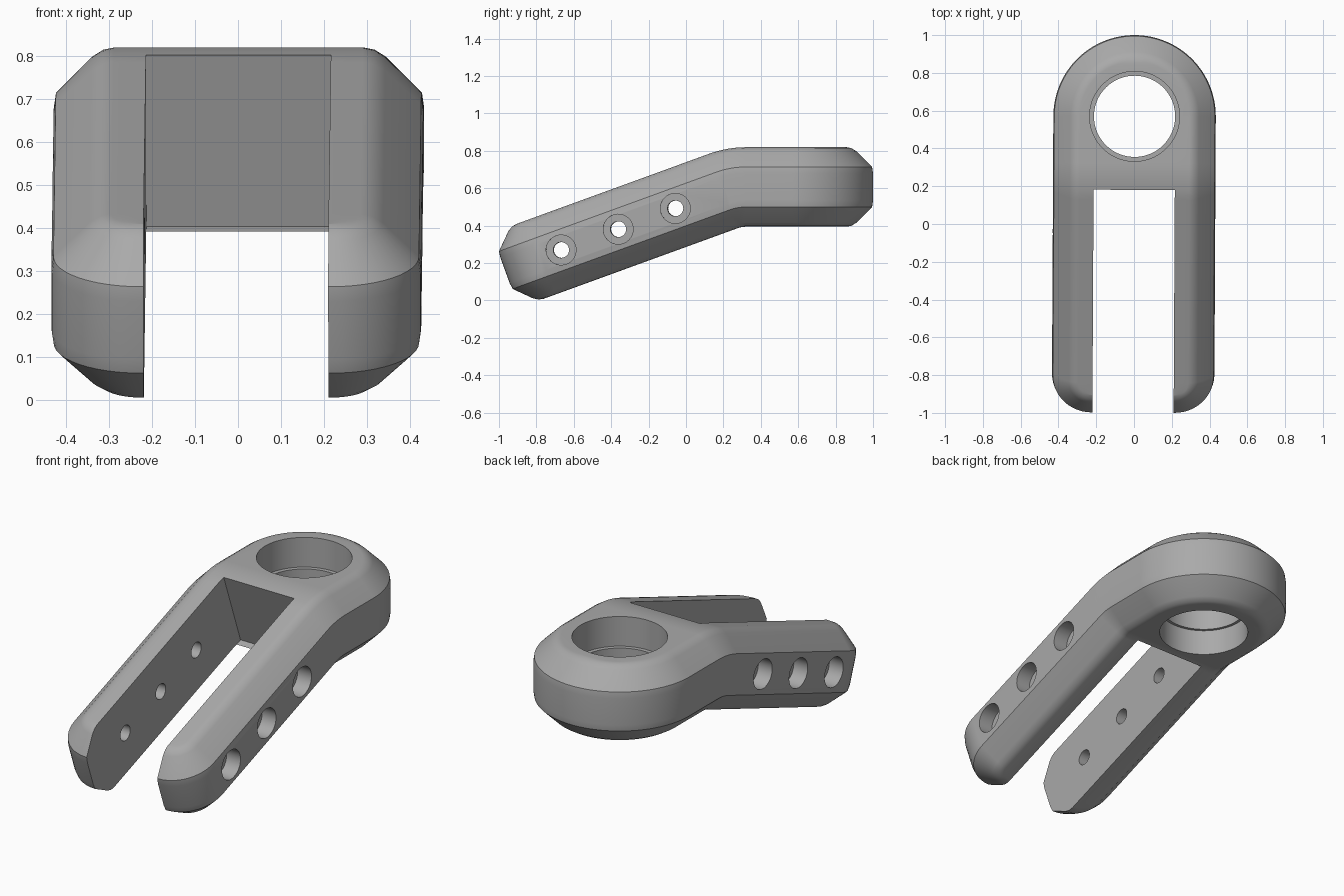
import bpy
import bmesh
import math
from mathutils import Matrix, Vector

cube = bpy.data.objects.get("Cube")
if cube:
    bpy.data.objects.remove(cube, do_unlink=True)

HALF_WIDTH, HALF_SLOT, HALF_THICK = 0.43, 0.215, 0.2125
RING_Y, MID_Z = 0.57, 0.607
FRONT, CORNER = -1.044, 0.21            # arm tip (before bending), tip corner radius
BEND_Y, BEND_R, TILT = 0.322, 0.357, math.radians(20)

grey = bpy.data.materials.new("satin grey")
grey.use_nodes = True
grey.diffuse_color = (0.4, 0.4, 0.4, 1)
grey.node_tree.nodes["Principled BSDF"].inputs["Base Color"].default_value = (0.4, 0.4, 0.4, 1)


def make_object(name, bm):
    bmesh.ops.remove_doubles(bm, verts=bm.verts[:], dist=1e-5)
    bmesh.ops.recalc_face_normals(bm, faces=bm.faces[:])
    mesh = bpy.data.meshes.new(name)
    bm.to_mesh(mesh)
    bm.free()
    mesh.materials.append(grey)
    obj = bpy.data.objects.new(name, mesh)
    bpy.context.collection.objects.link(obj)
    return obj


def bend(x, s, h):
    """Wrap a straight bar point around the bend, so the arms slope down."""
    angle = min(max((BEND_Y - s) / BEND_R, 0), TILT)
    if angle == 0:
        return Vector((x, s, MID_Z + h))
    rest = BEND_Y - s - angle * BEND_R
    r = BEND_R + h
    return Vector((x, BEND_Y - r * math.sin(angle) - rest * math.cos(angle),
                   MID_Z - BEND_R + r * math.cos(angle) - rest * math.sin(angle)))


def half_outline(inset):
    """Plan outline of the left half, from the arm tip to the back of the ring."""
    pts = [(0, FRONT + inset)]
    cx, cs = HALF_WIDTH - CORNER, FRONT + CORNER
    for i in range(13):
        a = math.pi / 2 * i / 12
        pts.append((cx + (CORNER - inset) * math.sin(a), cs - (CORNER - inset) * math.cos(a)))
    arc = BEND_R * TILT
    for i in range(9):
        pts.append((HALF_WIDTH - inset, BEND_Y - arc + arc * i / 8))
    for i in range(33):
        a = math.pi / 2 * i / 32
        pts.append(((HALF_WIDTH - inset) * math.cos(a), RING_Y + (HALF_WIDTH - inset) * math.sin(a)))
    return pts


def build_body():
    # Chamfered edge with softened corners: (inset, height)
    upper = [(0, 0.0725), (0.005, 0.107), (0.021, 0.1235),
             (0.089, 0.191), (0.115, 0.2075), (0.14, HALF_THICK)]
    section = [(i, -h) for i, h in reversed(upper)] + upper
    bm = bmesh.new()
    layers = []
    for inset, h in section:
        half = half_outline(inset)
        layers.append([[bm.verts.new(bend(side * x, s, h)) for x, s in half] for side in (1, -1)])
    count = len(layers[0][0])
    for k in range(count - 1):
        for low, high in zip(layers, layers[1:]):
            for side in (0, 1):
                bm.faces.new((low[side][k], low[side][k + 1], high[side][k + 1], high[side][k]))
        for a, b in (layers[0], layers[-1]):
            bm.faces.new((a[k], a[k + 1], b[k + 1], b[k]))
    bmesh.ops.dissolve_degenerate(bm, dist=1e-5, edges=bm.edges[:])
    return make_object("bent_fork_bracket", bm)


def lathe(name, profile, matrix, sides):
    """Closed turned solid from (radius, height) points."""
    bm = bmesh.new()
    rings = [[bm.verts.new((r * math.cos(2 * math.pi * i / sides),
                            r * math.sin(2 * math.pi * i / sides), z)) for i in range(sides)]
             for r, z in profile]
    for a, b in zip(rings, rings[1:]):
        for i in range(sides):
            j = (i + 1) % sides
            bm.faces.new((a[i], a[j], b[j], b[i]))
    bm.faces.new(rings[0])
    bm.faces.new(rings[-1])
    bm.transform(matrix)
    return make_object(name, bm)


def cut(target, cutter):
    cutter.hide_render = True
    mod = target.modifiers.new("cut", 'BOOLEAN')
    mod.operation, mod.solver, mod.object = 'DIFFERENCE', 'EXACT', cutter
    bpy.context.view_layer.objects.active = target
    bpy.ops.object.modifier_apply(modifier=mod.name)
    bpy.data.objects.remove(cutter, do_unlink=True)


body = build_body()

# Frame of the sloping arms: origin on the bend, local -y running down the arm
arm = Matrix.Translation((0, 0.26, MID_Z)) @ Matrix.Rotation(TILT, 4, 'X')

# Slot between the two arms
bm = bmesh.new()
bmesh.ops.create_cube(bm, size=1)
bm.transform(arm @ Matrix.Translation((0, -1.008, 0.2865))
             @ Matrix.Diagonal((2 * HALF_SLOT, 2, 1, 1)))
cut(body, make_object("slot_cutter", bm))

# Ring bore with a narrow rib inside
bore = [(0.23, -0.5), (0.23, -0.07), (0.215, -0.07), (0.215, 0.05), (0.238, 0.05), (0.238, 0.5)]
cut(body, lathe("bore_cutter", bore, Matrix.Translation((0, RING_Y, MID_Z)), 96))

# Counterbored pin holes through both arms
pin = [(0.08, -0.6), (0.08, -0.345), (0.042, -0.345), (0.042, 0.345), (0.08, 0.345), (0.08, 0.6)]
for i in range(3):
    place = arm @ Matrix.Translation((0, -0.335 - 0.325 * i, 0)) @ Matrix.Rotation(math.pi / 2, 4, 'Y')
    cut(body, lathe("pin_cutter", pin, place, 40))

# Slight yaw, then smooth shading with crisp cut edges
body.data.transform(Matrix.Rotation(math.radians(-0.3), 4, 'Z'))
bpy.ops.object.select_all(action='DESELECT')
body.select_set(True)
bpy.context.view_layer.objects.active = body
bpy.ops.object.shade_smooth_by_angle(angle=math.radians(32))
weighted = body.modifiers.new("even shading", 'WEIGHTED_NORMAL')
weighted.keep_sharp = True
